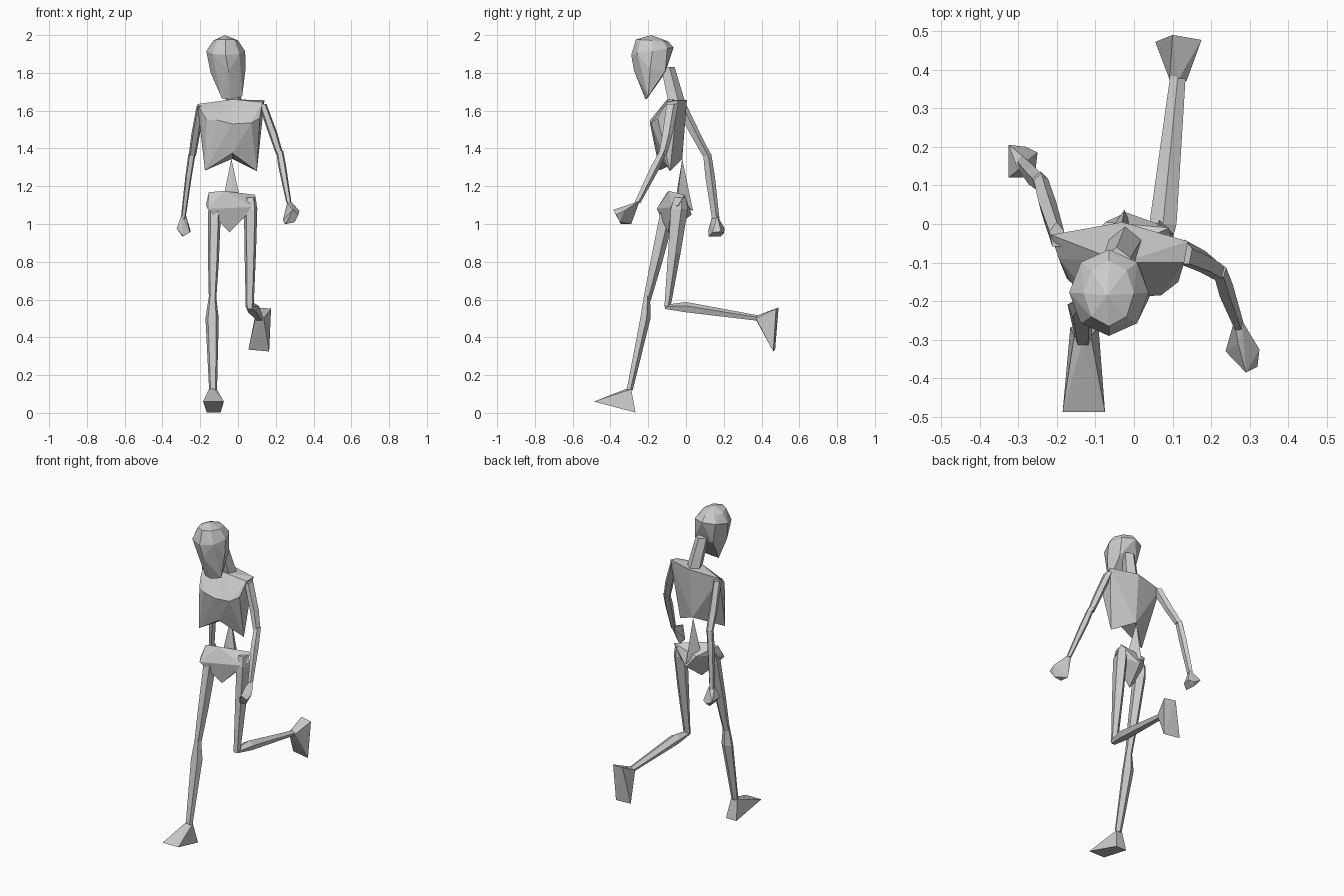
import bpy, bmesh, math
from mathutils import Vector


def finish(name, bm):
    bmesh.ops.recalc_face_normals(bm, faces=bm.faces)
    mesh = bpy.data.meshes.new(name)
    bm.to_mesh(mesh)
    bm.free()
    obj = bpy.data.objects.new(name, mesh)
    bpy.context.collection.objects.link(obj)
    return obj


def add_hull(bm, points):
    verts = [bm.verts.new(p) for p in points]
    bmesh.ops.convex_hull(bm, input=verts)
    bmesh.ops.delete(bm, geom=[v for v in verts if v.is_valid and not v.link_faces], context='VERTS')


def hull(name, points):
    bm = bmesh.new()
    add_hull(bm, points)
    return finish(name, bm)


def limb(name, rings, lengthwise='Z', sides=5, turn=90):
    """Loft rings (centre, half width, half depth) along the z or y axis."""
    bm = bmesh.new()
    loops = []
    for c, a, b in rings:
        loop = []
        for i in range(sides):
            t = math.radians(turn) + math.tau * i / sides
            u, v = a * math.cos(t), b * math.sin(t)
            off = Vector((u, v, 0)) if lengthwise == 'Z' else Vector((u, 0, v))
            loop.append(bm.verts.new(Vector(c) + off))
        loops.append(loop)
    for lo, hi in zip(loops, loops[1:]):
        for i in range(sides):
            j = (i + 1) % sides
            bm.faces.new((lo[i], lo[j], hi[j], hi[i]))
    bm.faces.new(loops[0])
    bm.faces.new(loops[-1])
    return finish(name, bm)


# head: crown, brow ring, cheek ring, chin
def ring(cx, cy, rx, ry, z, tilt=0, n=8):
    return [(cx + rx * math.sin(math.tau * i / n), cy - ry * math.cos(math.tau * i / n),
             z - tilt * math.cos(math.tau * i / n)) for i in range(n)]


hull("head", [(-.07, -.185, 2.0)]
     + ring(-.065, -.18, .065, .085, 1.972, -.005)
     + ring(-.065, -.178, .103, .112, 1.915, .02)
     + [(-.05, -.275, 1.81), (-.145, -.2, 1.80), (.04, -.19, 1.82),
        (-.11, -.11, 1.80), (.015, -.11, 1.81),
        (-.085, -.205, 1.665), (-.04, -.215, 1.66), (.022, -.2, 1.675)])

# neck
limb("neck", [((-.02, -.05, 1.63), .045, .05), ((-.045, -.1, 1.83), .038, .04)])

# ribcage: two convex halves sharing a middle profile, open between the rib tips
middle = [(-.03, .005, 1.655), (-.03, -.1, 1.66), (-.03, -.19, 1.53),
          (-.03, -.15, 1.375), (-.03, -.02, 1.345)]
halves = [
    [(.14, -.045, 1.655), (.13, -.1, 1.645), (.115, -.15, 1.56), (.07, -.185, 1.535), (.1, -.085, 1.28)],
    [(-.215, -.028, 1.635), (-.195, -.09, 1.6), (-.165, -.15, 1.55), (-.11, -.19, 1.55), (-.175, -.14, 1.283)],
]
bm = bmesh.new()
for half in halves:
    add_hull(bm, middle + half)
inner = [f for f in bm.faces if all(abs(v.co.x + .03) < 1e-5 for v in f.verts)]
bmesh.ops.delete(bm, geom=inner, context='FACES')
bmesh.ops.remove_doubles(bm, verts=bm.verts, dist=1e-5)
finish("ribcage", bm)

# lower spine spike
hull("lower_spine", [(-.035, -.02, 1.345), (-.075, -.035, 1.15), (.01, -.045, 1.14),
                     (-.025, .037, 1.07), (-.03, -.06, 1.1)])

# pelvis
hull("pelvis", [(-.155, -.1, 1.168), (-.17, -.13, 1.1), (-.16, -.155, 1.08), (-.075, -.09, 1.175),
                (-.075, .005, 1.12), (-.045, -.095, .955), (.01, -.07, 1.145), (.09, -.01, 1.155),
                (.1, -.04, 1.1), (.085, -.075, 1.09), (-.02, .03, 1.05)])

# forward arm (+x)
limb("forward_upper_arm", [((.22, -.125, 1.37), .02, .024), ((.185, -.1, 1.48), .025, .03),
                           ((.13, -.075, 1.635), .022, .035)])
limb("forward_forearm", [((.27, -.26, 1.11), .014, .018), ((.235, -.165, 1.3), .022, .028),
                         ((.22, -.12, 1.39), .02, .022)])
hull("forward_hand", [(.26, -.25, 1.11), (.28, -.25, 1.12), (.325, -.325, 1.07), (.32, -.37, 1.05),
                      (.29, -.385, 1.075), (.27, -.31, 1.1), (.237, -.33, 1.02), (.255, -.345, 1.0),
                      (.25, -.29, 1.0), (.3, -.35, 1.01)])

# trailing arm (-x)
limb("trailing_upper_arm", [((-.242, .11, 1.36), .02, .026), ((-.225, .05, 1.47), .024, .03),
                            ((-.2, -.03, 1.625), .02, .035)])
limb("trailing_forearm", [((-.29, .155, 1.03), .013, .022), ((-.262, .125, 1.25), .018, .028),
                          ((-.244, .11, 1.37), .02, .024)])
hull("trailing_hand", [(-.3, .14, 1.045), (-.275, .165, 1.045), (-.325, .12, .975), (-.325, .205, .975),
                       (-.28, .2, .95), (-.295, .185, .935), (-.29, .12, .935), (-.255, .14, .955),
                       (-.25, .185, .96)])

# forward leg (-x)
limb("forward_thigh", [((-.135, -.21, .59), .02, .022), ((-.13, -.16, .8), .03, .035),
                       ((-.125, -.1, 1.06), .036, .045), ((-.125, -.085, 1.12), .025, .03)])
limb("forward_shin", [((-.132, -.3, .12), .022, .018), ((-.137, -.218, .5), .037, .03),
                      ((-.135, -.208, .62), .02, .018)])
hull("forward_foot", [(-.185, -.487, .06), (-.075, -.487, .06), (-.165, -.267, .002), (-.092, -.267, .002),
                      (-.155, -.29, .125), (-.112, -.29, .125), (-.135, -.31, .13)])

# trailing leg (+x)
limb("trailing_thigh", [((.062, -.1, .56), .022, .018), ((.065, -.065, .85), .032, .037),
                        ((.067, -.04, 1.08), .037, .05), ((.065, -.035, 1.14), .028, .035)])
limb("trailing_shin", [((.062, -.112, .56), .02, .012), ((.075, 0, .557), .037, .03),
                       ((.114, .385, .5), .021, .016)], 'Y')
hull("trailing_foot", [(.092, .375, .5), (.136, .37, .5), (.115, .375, .485), (.115, .375, .515),
                       (.1, .49, .558), (.175, .477, .552), (.055, .472, .335), (.165, .462, .325)])
